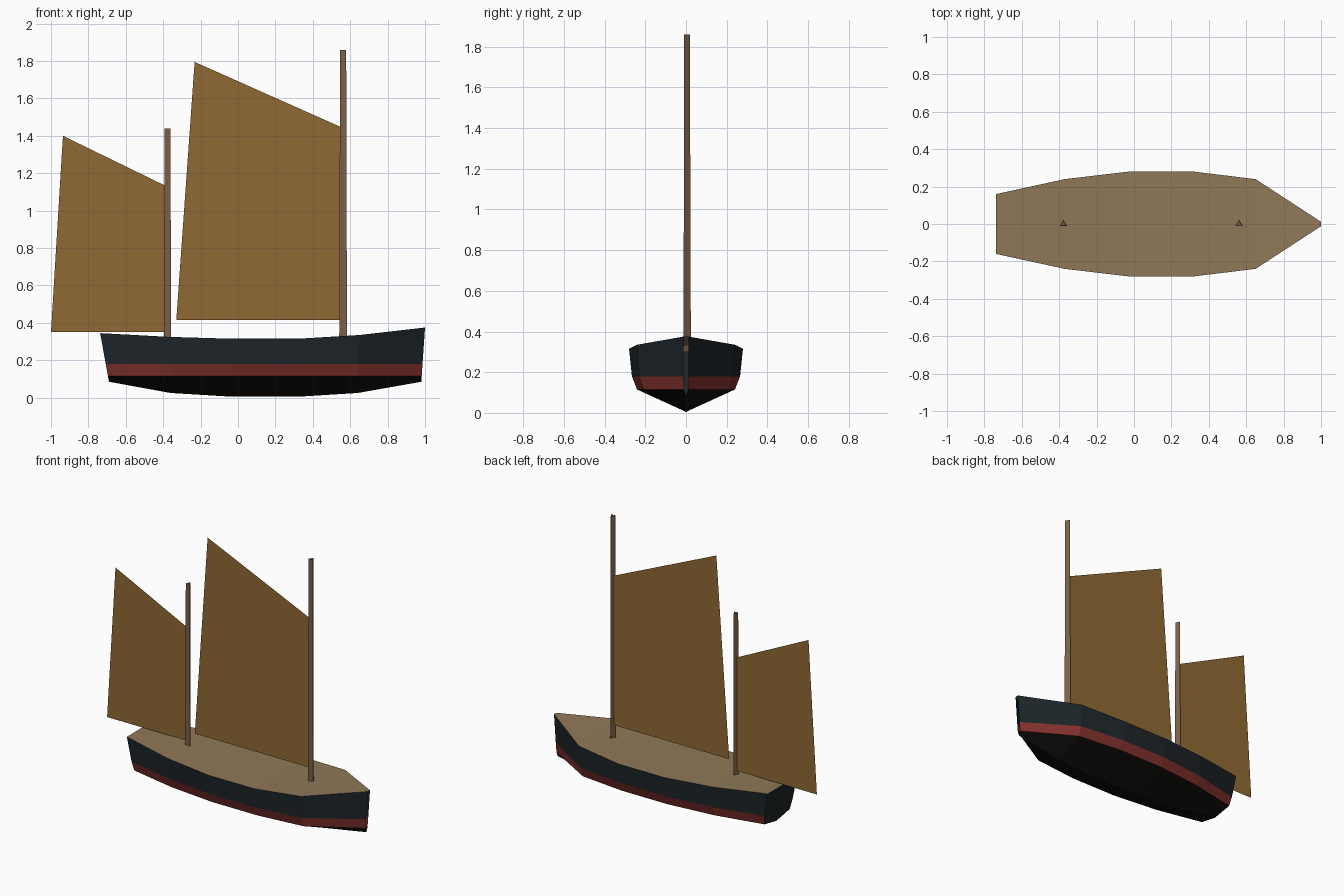
import bpy, math

if "Cube" in bpy.data.objects:
    bpy.data.objects.remove(bpy.data.objects["Cube"])


def material(name, hex_code):
    def lin(c):
        return c / 12.92 if c <= 0.04045 else ((c + 0.055) / 1.055) ** 2.4
    m = bpy.data.materials.new(name)
    m.diffuse_color = [lin(int(hex_code[i:i + 2], 16) / 255) for i in (0, 2, 4)] + [1]
    m.use_nodes = True
    m.node_tree.nodes["Principled BSDF"].inputs["Base Color"].default_value = m.diffuse_color
    return m


slate = material("slate_paint", "1D2529")
red = material("red_paint", "82322D")
black = material("black_paint", "14110F")
timber = material("deck_timber", "907858")
spar = material("mast_wood", "7B6048")
canvas = material("tan_canvas", "906A34")


def add_mesh(name, verts, faces, mat):
    me = bpy.data.meshes.new(name)
    me.from_pydata(verts, [], faces)
    me.materials.append(mat)
    ob = bpy.data.objects.new(name, me)
    bpy.context.collection.objects.link(ob)
    return ob


# hull stations: rail x, keel x, rail half-width, rail z, keel z
STATIONS = [
    (-0.737, -0.69, 0.16, 0.345, 0.085),
    (-0.37, -0.36, 0.24, 0.325, 0.025),
    (-0.03, -0.03, 0.28, 0.315, 0.005),
    (0.32, 0.32, 0.28, 0.315, 0.005),
    (0.65, 0.64, 0.24, 0.335, 0.025),
    (1.0, 0.98, 0.012, 0.375, 0.085),
]


def section(st):
    """Half section on the -y side: keel, chine, waterline, rail, deck centre."""
    rx, kx, w, rz, kz = st
    pts = []
    for f, z in ((0, kz), (0.86, 0.115), (0.95, 0.18), (1, rz), (0, rz)):
        t = (z - kz) / (rz - kz)
        pts.append((kx + (rx - kx) * t, -w * f, z))
    return pts


SECTIONS = [section(s) for s in STATIONS]


def mirror(ob):
    mod = ob.modifiers.new("mirror", 'MIRROR')
    mod.use_axis = (False, True, False)


# hull bands and deck: strips between neighbouring section points
for j, (name, mat) in enumerate((("hull_bottom", black), ("hull_red_band", red),
                                 ("hull_topsides", slate), ("deck", timber))):
    verts = [s[k] for s in SECTIONS for k in (j, j + 1)]
    faces = [(2 * i, 2 * i + 2, 2 * i + 3, 2 * i + 1) for i in range(len(SECTIONS) - 1)]
    mirror(add_mesh(name, verts, faces, mat))

# flat stern
mirror(add_mesh("transom", SECTIONS[0], [(0, 1, 2, 3, 4)], slate))


# three-sided tapered masts
def mast(name, x, top, r0, r1):
    verts = []
    for z, r in ((0.3, r0), (top, r1)):
        for k in range(3):
            a = math.pi / 2 + k * math.tau / 3
            verts.append((x + r * math.cos(a), r * math.sin(a), z))
    faces = [(k, (k + 1) % 3, (k + 1) % 3 + 3, k + 3) for k in range(3)]
    add_mesh(name, verts, faces + [(2, 1, 0), (3, 4, 5)], spar)


mast("main_mast", 0.562, 1.86, 0.024, 0.019)
mast("mizzen_mast", -0.377, 1.44, 0.023, 0.018)


# flat four-cornered sails on the centreline
def sail(name, corners):
    add_mesh(name, [(x, 0, z) for x, z in corners], [(0, 1, 2, 3)], canvas)


sail("main_sail", [(-0.33, 0.415), (0.55, 0.415), (0.55, 1.447), (-0.232, 1.795)])
sail("mizzen_sail", [(-1.0, 0.35), (-0.388, 0.35), (-0.388, 1.133), (-0.936, 1.40)])
